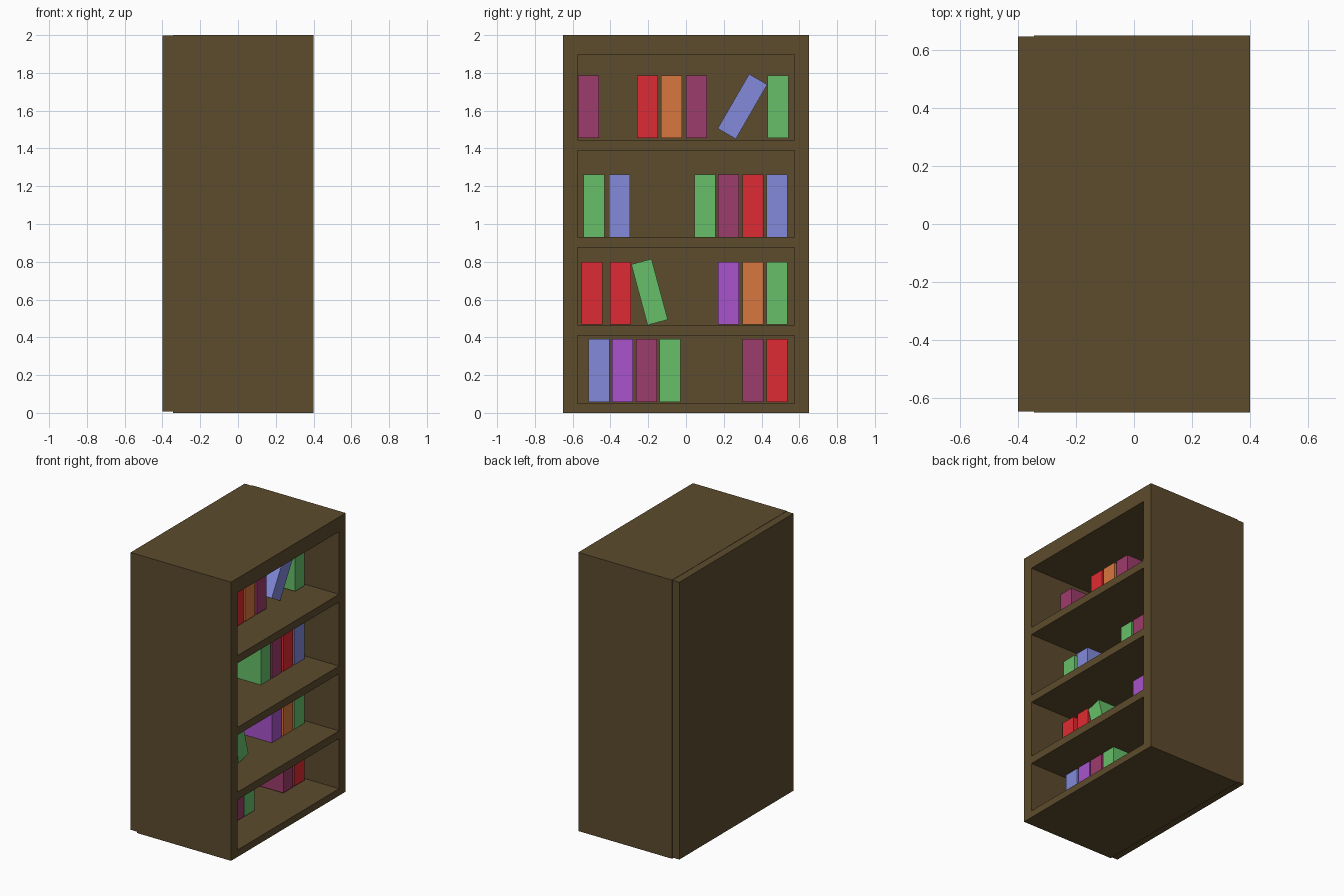
import bpy
import bmesh
from math import radians
from mathutils import Matrix

if "Cube" in bpy.data.objects:
    bpy.data.objects.remove(bpy.data.objects["Cube"])


def material(name, rgb):
    mat = bpy.data.materials.new(name)
    lin = [((c / 255 + 0.055) / 1.055) ** 2.4 for c in rgb]
    mat.diffuse_color = (*lin, 1)
    mat.use_nodes = True
    mat.node_tree.nodes["Principled BSDF"].inputs["Base Color"].default_value = mat.diffuse_color
    return mat


WOOD = material("wood", (93, 75, 45))
COVERS = {
    "red": material("red_cover", (222, 43, 50)),
    "orange": material("orange_cover", (217, 119, 62)),
    "plum": material("plum_cover", (158, 60, 108)),
    "blue": material("blue_cover", (131, 138, 219)),
    "green": material("green_cover", (103, 192, 106)),
    "purple": material("purple_cover", (168, 84, 204)),
}


def boxes(name, ranges, mat):
    """One object made of axis-aligned boxes given as (x0, x1, y0, y1, z0, z1)."""
    bm = bmesh.new()
    for x0, x1, y0, y1, z0, z1 in ranges:
        m = (Matrix.Translation(((x0 + x1) / 2, (y0 + y1) / 2, (z0 + z1) / 2))
             @ Matrix.Diagonal((x1 - x0, y1 - y0, z1 - z0, 1)))
        bmesh.ops.create_cube(bm, size=1, matrix=m)
    mesh = bpy.data.meshes.new(name)
    bm.to_mesh(mesh)
    bm.free()
    mesh.materials.append(mat)
    obj = bpy.data.objects.new(name, mesh)
    bpy.context.collection.objects.link(obj)
    return obj


# Carcass: a solid block with four open compartments cut through it
BACK = -0.345
compartments = [(0.05, 0.41), (0.465, 0.875), (0.93, 1.39), (1.445, 1.895)]
carcass = boxes("carcass", [(BACK, 0.4, -0.65, 0.65, 0, 2)], WOOD)
cutter = boxes("compartment_cutter",
               [(-0.6, 0.6, -0.575, 0.575, a, b) for a, b in compartments], WOOD)
cutter.hide_render = True
cutter.hide_set(True)
cut = carcass.modifiers.new("compartments", "BOOLEAN")
cut.operation = "DIFFERENCE"
cut.solver = "EXACT"
cut.object = cutter
bpy.context.view_layer.objects.active = carcass
bpy.ops.object.modifier_apply(modifier=cut.name)
bpy.data.objects.remove(cutter)

# Back panel, a touch smaller than the carcass
boxes("back_panel", [(-0.4, BACK, -0.647, 0.647, 0.008, 1.998)], WOOD)

# Books: same size, reaching from the back panel to x = 0.15
BOOK_W, BOOK_H, BOOK_FRONT = 0.111, 0.333, 0.15


def book(colour, y, z, lean=0):
    """Book centred at (y, z); positive lean tips the top towards +y."""
    obj = boxes("book_" + colour, [(BACK, BOOK_FRONT, -BOOK_W / 2, BOOK_W / 2,
                                    -BOOK_H / 2, BOOK_H / 2)], COVERS[colour])
    obj.location = (0, y, z)
    obj.rotation_euler.x = radians(-lean)


# Upright books per shelf: bottom height, then colour and centre y
rows = [
    (0.057, [("blue", -0.46), ("purple", -0.335), ("plum", -0.21), ("green", -0.085),
             ("plum", 0.355), ("red", 0.482)]),
    (0.467, [("red", -0.497), ("red", -0.347), ("purple", 0.225),
             ("orange", 0.355), ("green", 0.482)]),
    (0.93, [("green", -0.487), ("blue", -0.352), ("green", 0.1), ("plum", 0.225),
            ("red", 0.355), ("blue", 0.482)]),
    (1.454, [("plum", -0.517), ("red", -0.205), ("orange", -0.078),
             ("plum", 0.055), ("green", 0.487)]),
]
for base, row in rows:
    for colour, y in row:
        book(colour, y, base + BOOK_H / 2)

# Leaning books
book("green", -0.193, 0.64, -15)
book("blue", 0.299, 1.622, 30)
